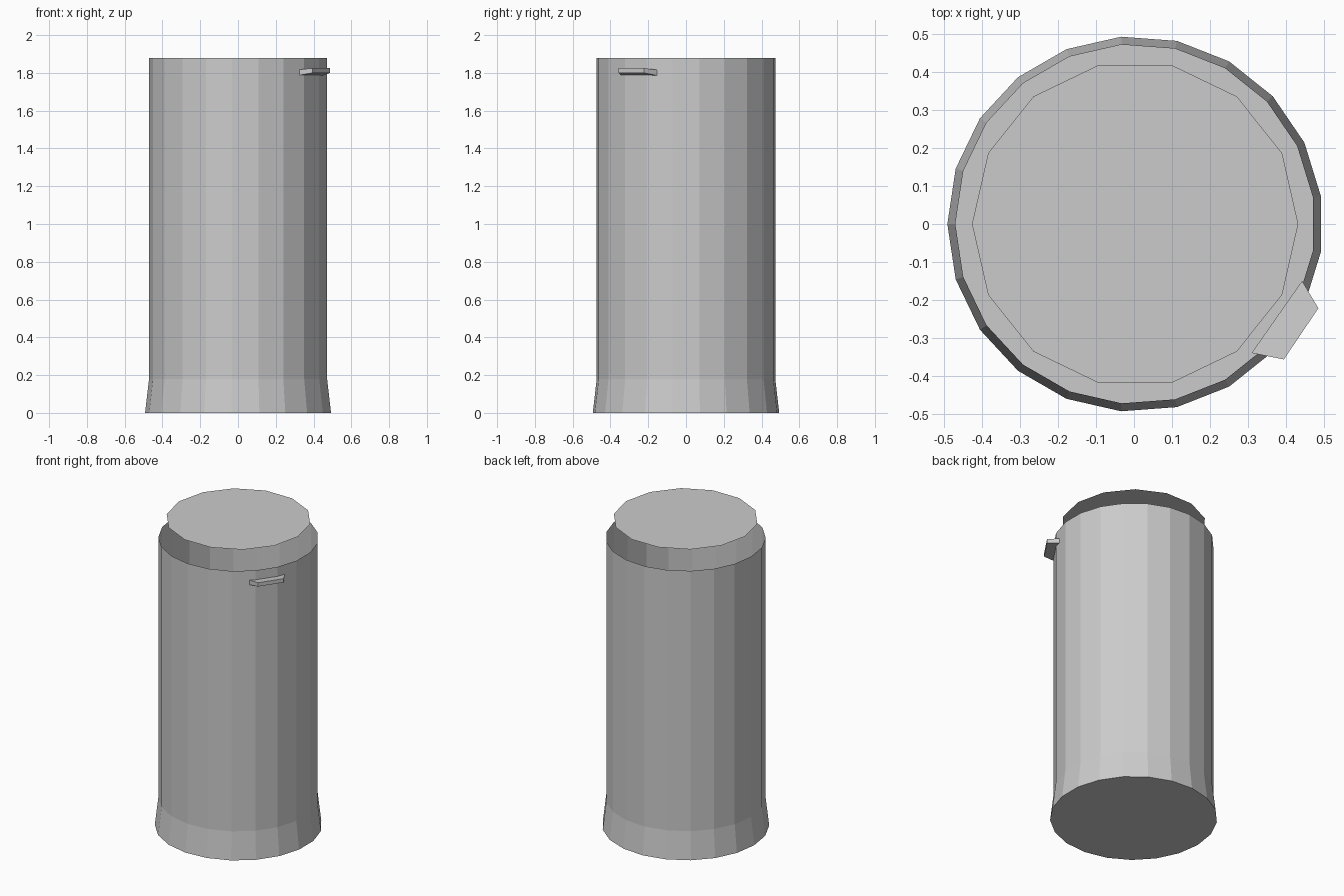
import bpy
import bmesh
from math import cos, sin, pi

if "Cube" in bpy.data.objects:
    bpy.data.objects.remove(bpy.data.objects["Cube"])

GREY = (0.6, 0.6, 0.6, 1)
CENTRE_X = 0.003

grey = bpy.data.materials.new("plain grey")
grey.use_nodes = True
grey.diffuse_color = GREY
grey.node_tree.nodes["Principled BSDF"].inputs["Base Color"].default_value = GREY


def ring(bm, sides, radius, z):
    """Regular polygon of vertices with one corner pointing to -x."""
    return [bm.verts.new((CENTRE_X + radius * cos(pi + 2 * pi * i / sides),
                          radius * sin(pi + 2 * pi * i / sides), z))
            for i in range(sides)]


def bridge(bm, low, high):
    for i in range(len(low)):
        j = (i + 1) % len(low)
        bm.faces.new((low[i], low[j], high[j], high[i]))


def finish(bm, name):
    mesh = bpy.data.meshes.new(name)
    bm.to_mesh(mesh)
    bm.free()
    mesh.materials.append(grey)
    bpy.context.collection.objects.link(bpy.data.objects.new(name, mesh))


# Open-topped body with a flared foot and a closed floor
bm = bmesh.new()
rings = [ring(bm, 21, r, z) for r, z in ((0.495, 0), (0.474, 0.18), (0.474, 1.88))]
for low, high in zip(rings, rings[1:]):
    bridge(bm, low, high)
bm.faces.new(rings[0][::-1])
finish(bm, "body")

# Thin lid hovering above the rim
bm = bmesh.new()
bm.faces.new(ring(bm, 14, 0.43, 2))
finish(bm, "lid")

# Small tapered latch, thinner towards its outer edge
bm = bmesh.new()
outline = ((0.31, -0.34, 1.785, 1.816), (0.395, -0.357, 1.8, 1.825),
           (0.486, -0.222, 1.8, 1.825), (0.443, -0.15, 1.785, 1.816))
low = [bm.verts.new((x, y, z)) for x, y, z, _ in outline]
high = [bm.verts.new((x, y, z)) for x, y, _, z in outline]
bridge(bm, low, high)
bm.faces.new(low[::-1])
bm.faces.new(high)
finish(bm, "latch")
